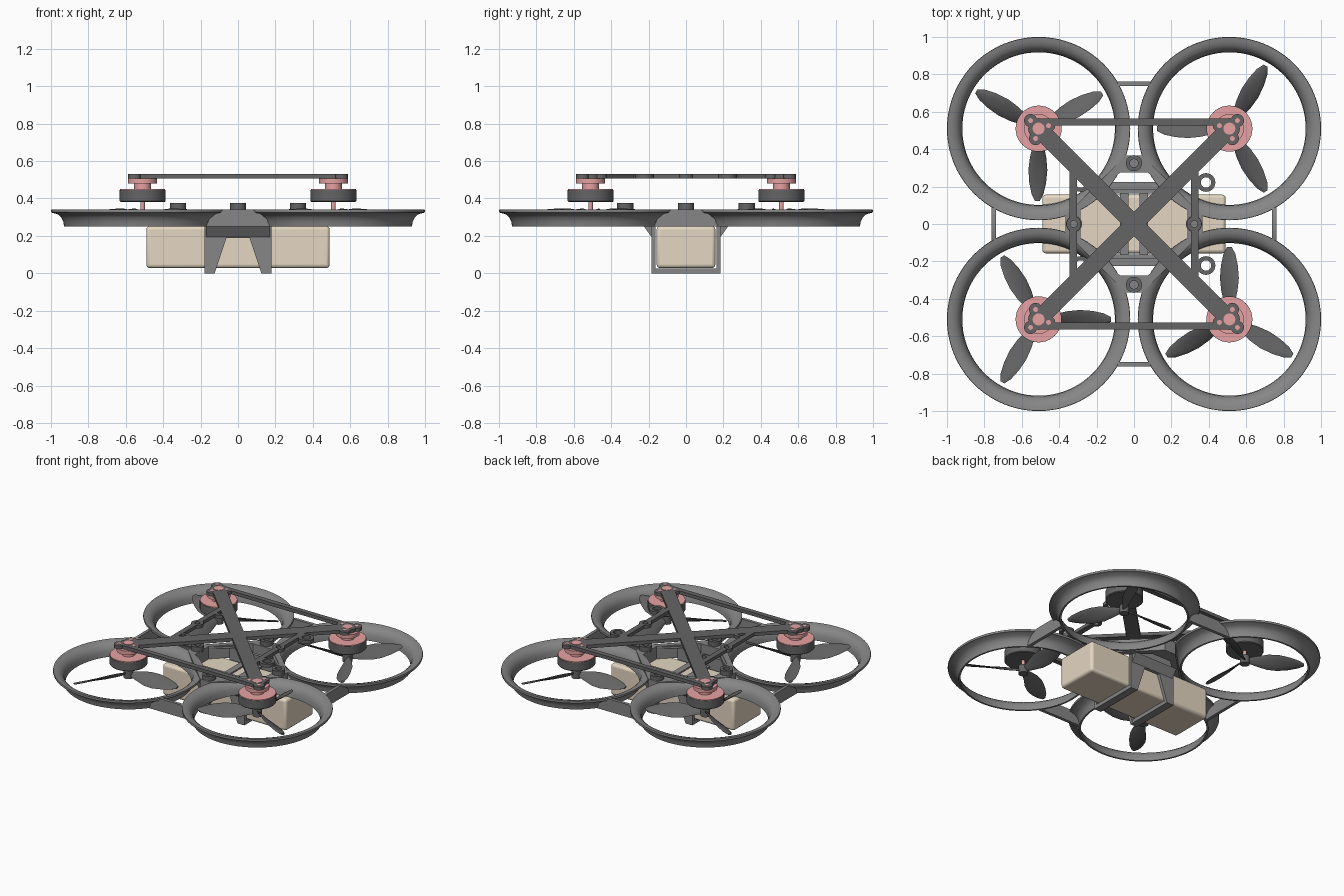
import bpy, bmesh, math
from mathutils import Vector

if "Cube" in bpy.data.objects:
    bpy.data.objects.remove(bpy.data.objects["Cube"])


def material(name, rgb):
    m = bpy.data.materials.new(name)
    m.diffuse_color = (*rgb, 1)
    m.use_nodes = True
    m.node_tree.nodes["Principled BSDF"].inputs["Base Color"].default_value = m.diffuse_color
    return m


DARK = material("charcoal", (0.13, 0.13, 0.13))
FRAME = material("frame_grey", (0.24, 0.24, 0.24))
PINK = material("pink_metal", (0.80, 0.36, 0.36))
BEIGE = material("beige", (0.78, 0.68, 0.54))
SIGNS = [(sx, sy) for sx in (-1, 1) for sy in (-1, 1)]
M = 0.51  # motor offset from the centre


def finish(name, bm, mat, bevel=0):
    bmesh.ops.remove_doubles(bm, verts=bm.verts, dist=1e-5)
    bmesh.ops.recalc_face_normals(bm, faces=bm.faces)
    me = bpy.data.meshes.new(name)
    bm.to_mesh(me)
    bm.free()
    ob = bpy.data.objects.new(name, me)
    bpy.context.collection.objects.link(ob)
    me.materials.append(mat)
    if bevel:
        b = ob.modifiers.new("bevel", "BEVEL")
        b.width, b.segments = bevel, 3
    bpy.ops.object.select_all(action="DESELECT")
    ob.select_set(True)
    bpy.context.view_layer.objects.active = ob
    bpy.ops.object.shade_smooth_by_angle(angle=math.radians(35))
    return ob


def lathe(bm, x, y, profile, seg=32, closed=False):
    rings = []
    for i in range(seg):
        a = 2 * math.pi * i / seg
        rings.append([bm.verts.new((x + r * math.cos(a), y + r * math.sin(a), z)) for r, z in profile])
    n = len(profile)
    for i in range(seg):
        p, q = rings[i], rings[(i + 1) % seg]
        for j in range(n if closed else n - 1):
            k = (j + 1) % n
            bm.faces.new((p[j], q[j], q[k], p[k]))


def disc(bm, x, y, r, z0, z1, seg=24):
    lathe(bm, x, y, [(0, z0), (r, z0), (r, z1), (0, z1)], seg)


def annulus(bm, x, y, r0, r1, z0, z1):
    lathe(bm, x, y, [(r0, z0), (r1, z0), (r1, z1), (r0, z1)], 28, True)


def prism(bm, pts, t0, t1, axis="z"):
    place = {"z": lambda a, b, t: (a, b, t), "y": lambda a, b, t: (a, t, b),
             "x": lambda a, b, t: (t, a, b)}[axis]
    lo = [bm.verts.new(place(a, b, t0)) for a, b in pts]
    hi = [bm.verts.new(place(a, b, t1)) for a, b in pts]
    bm.faces.new(lo)
    bm.faces.new(hi[::-1])
    for i in range(len(pts)):
        j = (i + 1) % len(pts)
        bm.faces.new((lo[i], lo[j], hi[j], hi[i]))


def box(bm, x0, x1, y0, y1, z0, z1):
    prism(bm, [(x0, y0), (x1, y0), (x1, y1), (x0, y1)], z0, z1)


def strip(bm, p, q, half, z0, z1):
    p, q = Vector(p), Vector(q)
    d = (q - p).normalized() * half
    n = Vector((-d.y, d.x))
    prism(bm, [p + n, p - n, q - n, q + n], z0, z1)


# Four bell-mouthed duct rings
bm = bmesh.new()
duct = [(0.408, 0.25), (0.42, 0.25), (0.424, 0.275), (0.434, 0.298), (0.452, 0.315), (0.488, 0.325),
        (0.49, 0.332), (0.488, 0.34), (0.465, 0.337), (0.443, 0.329), (0.424, 0.312), (0.412, 0.285)]
for sx, sy in SIGNS:
    lathe(bm, M * sx, M * sy, duct, 80, True)
finish("duct_rings", bm, FRAME)

# Thin walls joining neighbouring ducts
bm = bmesh.new()
half = [(0.17, 0.25), (0.155, 0.29), (0.125, 0.315), (0.08, 0.34)]
wall = half + [(-a, b) for a, b in reversed(half)]
for s in (-0.75, 0.75):
    for axis in "xy":
        prism(bm, wall, s - 0.011, s + 0.011, axis)
finish("duct_bridges", bm, FRAME)

# Central frame: open octagon between the ducts
bm = bmesh.new()


def octagon(a, b, c, d):
    return [(a, b), (c, d), (-c, d), (-a, b), (-a, -b), (-c, -d), (c, -d), (a, -b)]


outer, inner = octagon(0.365, 0.045, 0.045, 0.365), octagon(0.285, 0.075, 0.075, 0.275)
loops = [[bm.verts.new((x, y, z)) for x, y in o]
         for o, z in ((outer, 0.25), (outer, 0.342), (inner, 0.342), (inner, 0.25))]
for k in range(4):
    p, q = loops[k], loops[(k + 1) % 4]
    for i in range(8):
        j = (i + 1) % 8
        bm.faces.new((p[i], p[j], q[j], q[i]))
finish("central_frame", bm, FRAME)

# Soft mounts on the central frame
bm = bmesh.new()
for x, y in ((0.32, 0), (-0.32, 0), (0, 0.325), (0, -0.325)):
    annulus(bm, x, y, 0.022, 0.043, 0.335, 0.375)
finish("soft_mounts", bm, DARK)

# Battery cradle: side panels with splayed legs, bottom bands, top straps
bm = bmesh.new()
side = [(-0.18, 0.33), (-0.18, 0), (-0.125, 0), (-0.055, 0.21), (0.055, 0.21), (0.125, 0), (0.18, 0), (0.18, 0.33)]
for s in (-1, 1):
    prism(bm, side, s * 0.163, s * 0.185, "y")
    prism(bm, [(s * 0.17, 0.19), (s * 0.185, 0.195), (s * 0.225, 0.25), (s * 0.17, 0.25)], -0.17, 0.17, "x")
    box(bm, s * 0.125, s * 0.18, -0.18, 0.18, 0, 0.026)
    box(bm, s * 0.03, s * 0.075, -0.18, 0.18, 0.25, 0.262)
finish("battery_cradle", bm, FRAME)

# Battery
bm = bmesh.new()
box(bm, -0.49, 0.49, -0.157, 0.157, 0.028, 0.252)
finish("battery", bm, BEIGE, 0.018)

# Top plate: crossed arms, struts, motor pads and mounting eyes
bm = bmesh.new()
Z0, Z1 = 0.506, 0.53
LOBES = [(0.043, 0.043), (-0.053, 0.016), (0.016, -0.053)]
for s in (-1, 1):
    strip(bm, (-M, -M * s), (M, M * s), 0.046, Z0, Z1)
    strip(bm, (-M, 0.545 * s), (M, 0.545 * s), 0.018, Z0, Z1)
    for t in (-1, 1):
        strip(bm, (0.325 * s, 0.035 * t), (0.325 * s, 0.31 * t), 0.019, Z0, Z1)
        annulus(bm, 0.335 + 0.05 if s > 0 else -0.285, 0.222 * t, 0.028, 0.05, Z0, Z1)
    annulus(bm, 0.322 * s, 0, 0.018, 0.04, Z0, Z1)
for sx, sy in SIGNS:
    disc(bm, M * sx, M * sy, 0.056, Z0, Z1)
    for a, b in LOBES:
        disc(bm, sx * (M + a), sy * (M + b), 0.035, Z0, Z1)
finish("top_plate", bm, DARK)

# Motors: dark bells, pink caps, collars, shafts and screws
bells, metal = bmesh.new(), bmesh.new()
for sx, sy in SIGNS:
    x, y = M * sx, M * sy
    lathe(bells, x, y, [(0, 0.382), (0.118, 0.382), (0.123, 0.387), (0.123, 0.446), (0, 0.446)], 40)
    disc(metal, x, y, 0.121, 0.444, 0.451, 40)
    disc(metal, x, y, 0.045, 0.45, 0.482)
    disc(metal, x, y, 0.078, 0.479, 0.507, 32)
    disc(metal, x, y, 0.012, 0.29, 0.385, 16)
    disc(metal, x, y, 0.032, 0.5, 0.532)
    for a, b in LOBES:
        disc(metal, sx * (M + a), sy * (M + b), 0.013, 0.5, 0.532, 16)
finish("motor_bells", bells, DARK)
finish("motor_metal_parts", metal, PINK)

# Three-bladed propellers: radius, chord, pitch in degrees
STATIONS = [(0.015, 0.035, 46), (0.08, 0.07, 42), (0.15, 0.108, 37), (0.22, 0.118, 31),
            (0.29, 0.1, 26), (0.35, 0.068, 20), (0.388, 0.026, 16)]
bm = bmesh.new()
for (sx, sy), start in {(-1, 1): 29, (-1, -1): 0, (1, 1): 60, (1, -1): 90}.items():
    x, y = M * sx, M * sy
    disc(bm, x, y, 0.032, 0.285, 0.342)
    for k in range(3):
        a = math.radians(start + 120 * k)
        u, v = Vector((math.cos(a), math.sin(a), 0)), Vector((-math.sin(a), math.cos(a), 0))
        prev = None
        for r, chord, pitch in STATIONS:
            p = math.radians(pitch) * sx * sy
            along = v * math.cos(p) + Vector((0, 0, math.sin(p)))
            up = Vector((0, 0, math.cos(p))) - v * math.sin(p)
            mid = Vector((x, y, 0.314)) + u * r
            ring = []
            for i in range(10):
                t = 2 * math.pi * i / 10
                ring.append(bm.verts.new(mid + along * (chord / 2 * math.cos(t)) + up * (0.006 * math.sin(t))))
            if prev is None:
                bm.faces.new(ring[::-1])
            else:
                for i in range(10):
                    j = (i + 1) % 10
                    bm.faces.new((prev[i], prev[j], ring[j], ring[i]))
            prev = ring
        bm.faces.new(prev)
finish("propellers", bm, DARK)
